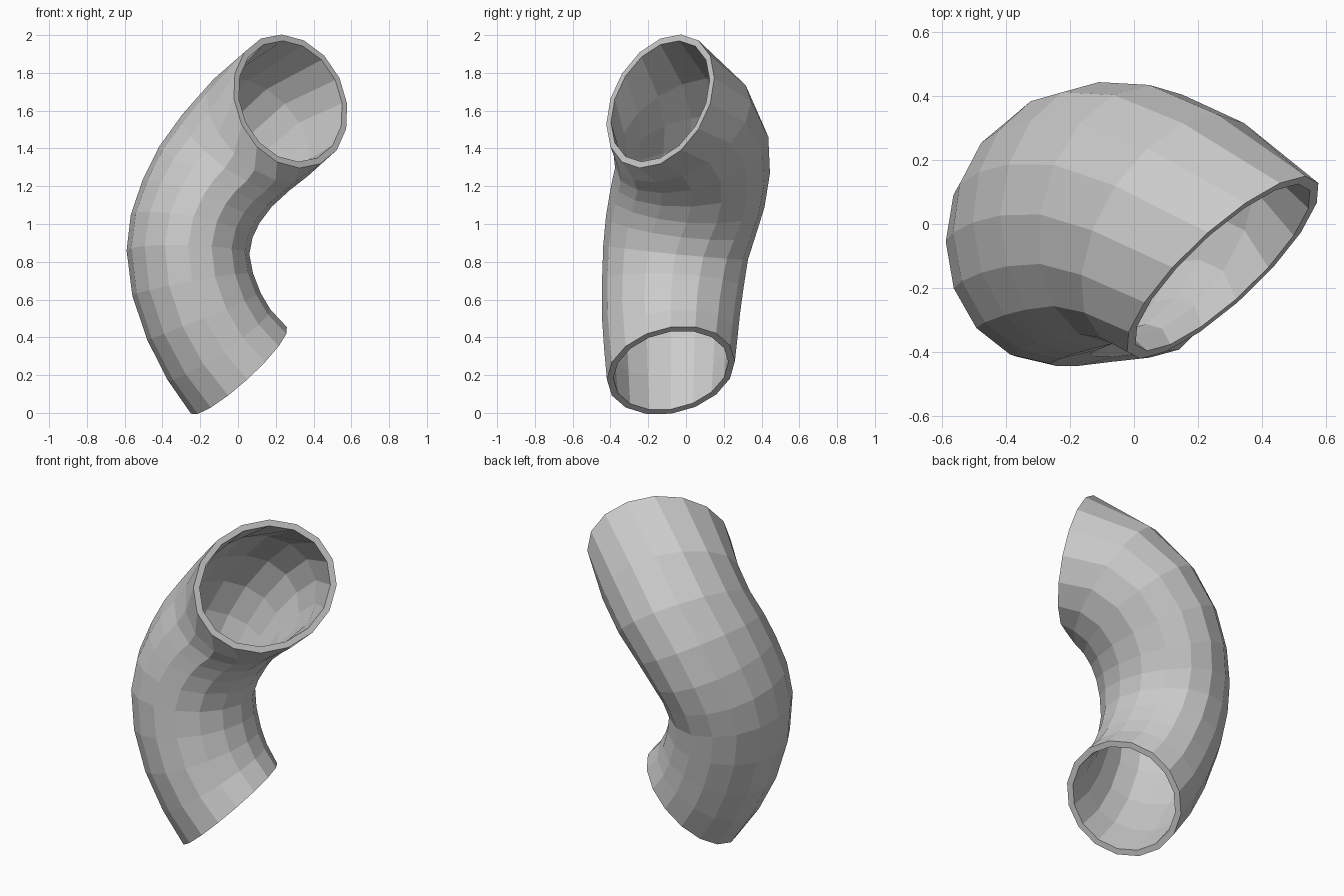
import bpy, bmesh
from math import cos, sin, tau
from mathutils import Vector

SIDES = 16
WALL = 0.035   # wall thickness
# Cross-sections: centre, facing direction, radius in the bend, radius across it
SECTIONS = [
    ((0.005, -0.08, 0.225), (-0.66, -0.19, 0.73), 0.342, 0.345),
    ((-0.10, -0.08, 0.36), (-0.56, -0.12, 0.82), 0.33, 0.355),
    ((-0.18, -0.08, 0.51), (-0.38, -0.02, 0.92), 0.325, 0.365),
    ((-0.24, -0.07, 0.68), (-0.18, 0.05, 0.98), 0.325, 0.375),
    ((-0.265, -0.055, 0.85), (0.03, 0.10, 1.0), 0.325, 0.385),
    ((-0.245, -0.027, 0.99), (0.18, 0.12, 0.97), 0.328, 0.40),
    ((-0.195, 0.005, 1.12), (0.34, 0.08, 0.93), 0.33, 0.412),
    ((-0.12, 0.027, 1.25), (0.46, -0.05, 0.87), 0.338, 0.418),
    ((-0.01, 0.03, 1.38), (0.56, -0.24, 0.79), 0.348, 0.418),
    ((0.12, -0.02, 1.51), (0.61, -0.46, 0.60), 0.358, 0.413),
    ((0.278, -0.136, 1.65), (0.63, -0.70, 0.30), 0.367, 0.405),
]


def ring(bm, section, inset=0.0):
    centre, facing, ru, rv = section
    n = Vector(facing).normalized()
    y = Vector((0, 1, 0))
    v = (y - n * y.dot(n)).normalized()
    u = v.cross(n)
    return [bm.verts.new(Vector(centre) + u * (ru - inset) * cos(tau * i / SIDES)
                         + v * (rv - inset) * sin(tau * i / SIDES))
            for i in range(SIDES)]


# Bent pipe: outer wall up, inner wall back down, joined at both mouths
bm = bmesh.new()
rings = [ring(bm, s) for s in SECTIONS]
rings += [ring(bm, s, WALL) for s in reversed(SECTIONS)]
for a, b in zip(rings, rings[1:] + rings[:1]):
    for i in range(SIDES):
        j = (i + 1) % SIDES
        bm.faces.new((a[i], a[j], b[j], b[i]))
bmesh.ops.recalc_face_normals(bm, faces=bm.faces)
mesh = bpy.data.meshes.new("bent_pipe")
bm.to_mesh(mesh)
bm.free()
pipe = bpy.data.objects.new("bent_pipe", mesh)
bpy.context.collection.objects.link(pipe)
